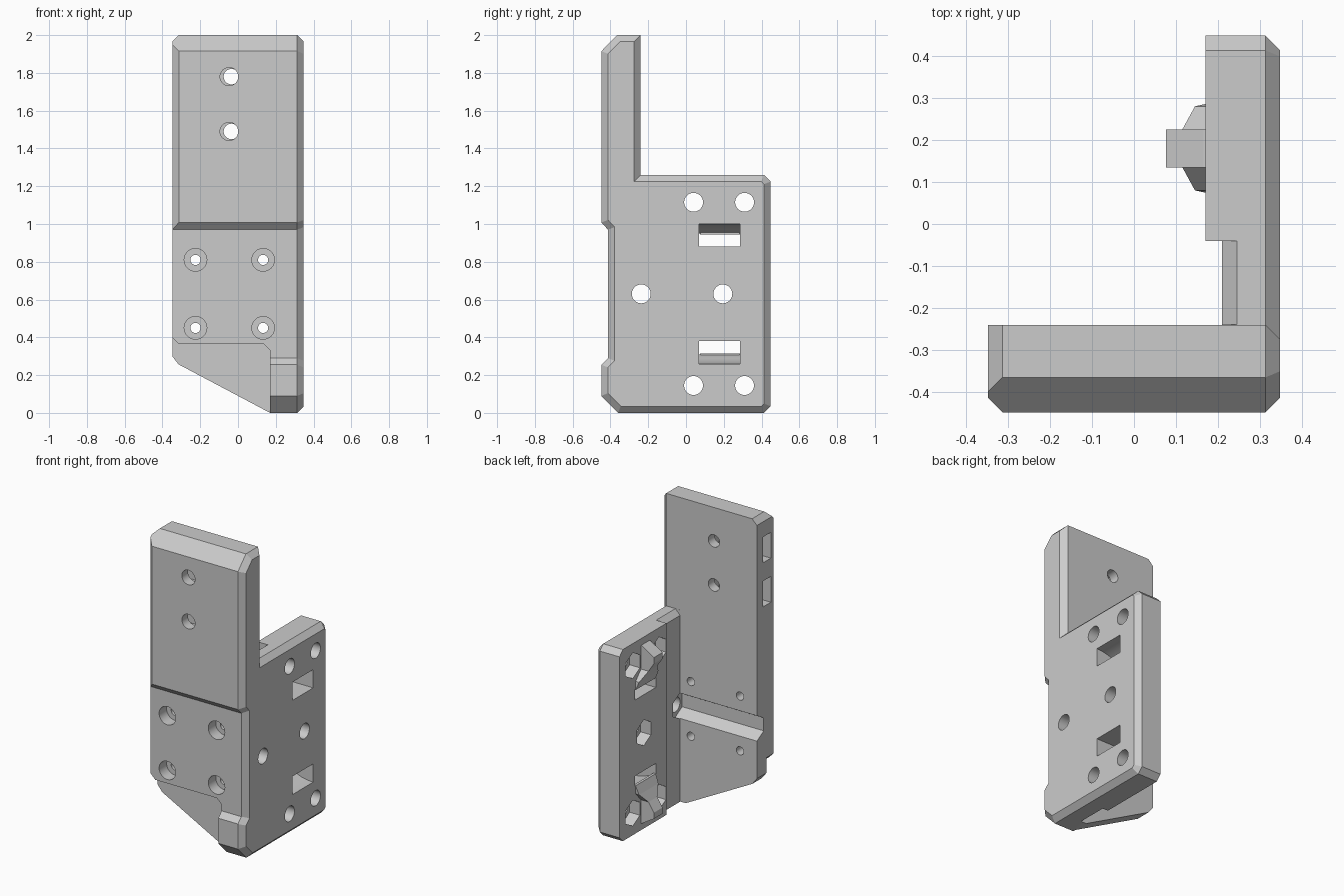
import bpy, bmesh
from math import sin, cos, pi

if "Cube" in bpy.data.objects:
    bpy.data.objects.remove(bpy.data.objects["Cube"])


def make(name, bm):
    bmesh.ops.recalc_face_normals(bm, faces=bm.faces)
    me = bpy.data.meshes.new(name)
    bm.to_mesh(me)
    bm.free()
    ob = bpy.data.objects.new(name, me)
    bpy.context.collection.objects.link(ob)
    return ob


def prism_bm(pts, axis, a, b):
    """Extrude a 2D outline along axis 0/1/2 from a to b; returns bmesh and end cap."""
    bm = bmesh.new()

    def put(u, v, w):
        c = [u, v]
        c.insert(axis, w)
        return bm.verts.new(c)
    lo = [put(u, v, a) for u, v in pts]
    hi = [put(u, v, b) for u, v in pts]
    bm.faces.new(lo)
    cap = bm.faces.new(hi)
    n = len(pts)
    for i in range(n):
        j = (i + 1) % n
        bm.faces.new((lo[i], lo[j], hi[j], hi[i]))
    bmesh.ops.recalc_face_normals(bm, faces=bm.faces)
    return bm, cap


def ngon(u, v, r, n):
    return [(u + r * sin(2 * pi * i / n), v + r * cos(2 * pi * i / n)) for i in range(n)]


def box(u0, v0, u1, v1):
    return [(u0, v0), (u1, v0), (u1, v1), (u0, v1)]


# Bracket body: side silhouette (y, z) across the full width, chamfered on the right
C = 0.035
outline = [(-.448, .09), (-.36, 0), (.413, 0), (.448, .035), (.448, 1.225), (.413, 1.26),
           (-.24, 1.26), (-.24, 2), (-.365, 2), (-.448, 1.915), (-.448, 1.008),
           (-.413, .97), (-.413, .29), (-.448, .255)]
bm, cap = prism_bm(outline, 0, -.348, .313)
bmesh.ops.inset_region(bm, faces=[cap], thickness=C, use_even_offset=True)
for v in cap.verts:
    v.co.x = .348
body = make("bracket_body", bm)


def cut(pts, axis, a, b):
    bm, _ = prism_bm(pts, axis, a, b)
    c = make("cutter", bm)
    c.hide_render = True
    m = body.modifiers.new("cut", 'BOOLEAN')
    m.operation, m.solver, m.object = 'DIFFERENCE', 'EXACT', c
    bpy.context.view_layer.objects.active = body
    bpy.ops.object.modifier_apply(modifier=m.name)
    bpy.data.objects.remove(c)


# Open inside corner, with a relief next to the front plate
cut([(-1, -.24), (.21, -.24), (.21, -.04), (.17, -.04), (.17, 1), (-1, 1)], 2, -1, 1.6)
cut([(.2, 1.215), (.21, 1.225), (.245, 1.26), (.245, 1.3), (.2, 1.3)], 1, -.239, -.04)

# Left chamfers on the front and top
cut([(-.36, -.401), (-.303, -.458), (-.36, -.458)], 2, .9, 2.1)
cut([(-.36, 1.953), (-.303, 2.01), (-.36, 2.01)], 1, -.6, -.1)

# Sloped lower edge and stepped front recess
cut([(-.5, .30), (-.348, .30), (-.315, .257), (.17, 0), (.17, -.2), (-.5, -.2)], 1, -.6, -.1)
cut([(-.5, .4), (-.348, .4), (-.313, .365), (.135, .365), (.17, .33), (.17, -.2), (-.5, -.2)],
    1, -.6, -.34)

# Counterbored screw holes in the front
for x in (-.225, .133):
    for z in (.45, .81):
        cut(ngon(x, z, .06, 32), 1, -.6, -.335)
        cut(ngon(x, z, .027, 24), 1, -.6, -.1)

# Upper holes with nut slots entering from the left edge
for z in (1.49, 1.78):
    cut(box(-.5, z - .085, .03, z + .085), 1, -.385, -.305)
    cut(ngon(-.047, z, .048, 32), 1, -.6, -.34)
    cut(ngon(-.035, z, .041, 32), 1, -.34, -.1)

# Side holes with hexagonal nut pockets; the front one runs on as a channel
for y, z in ((.04, 1.115), (.31, 1.115), (.195, .63), (.04, .145), (.31, .145), (-.237, .63)):
    cut(ngon(y, z, .085, 6), 0, -1 if y < 0 else .1, .245)
    cut(ngon(y, z, .05, 32), 0, .2, .5)

# Curved windows, mirrored about mid height
window = [(.14, .88), (.37, .88), (.37, 1.0), (.34, 1.0), (.30, .997), (.26, .988),
          (.22, .972), (.19, .955), (.14, .945)]
for flip in (False, True):
    cut([(x, 1.26 - z if flip else z) for x, z in window], 1, .07, .285)

bpy.ops.object.select_all(action='DESELECT')
body.select_set(True)
bpy.context.view_layer.objects.active = body
bpy.ops.object.shade_smooth_by_angle(angle=0.5)

# Tapered locating tongues beside the windows (z, inner x, half width)
sections = [(.945, .168, .105), (1.0, .145, .1), (1.06, .115, .045),
            (1.12, .076, .045), (1.16, .076, .045), (1.215, .165, .045)]
for name, flip in (("upper_tongue", False), ("lower_tongue", True)):
    bm = bmesh.new()
    rings = []
    for z, x, w in sections:
        zz = 1.26 - z if flip else z
        rings.append([bm.verts.new((px, .18 + s * w, zz))
                      for px, s in ((.185, -1), (x, -1), (x, 1), (.185, 1))])
    for a, b in zip(rings, rings[1:]):
        for i in range(4):
            j = (i + 1) % 4
            bm.faces.new((a[i], a[j], b[j], b[i]))
    bm.faces.new(rings[0])
    bm.faces.new(rings[-1])
    make(name, bm)
